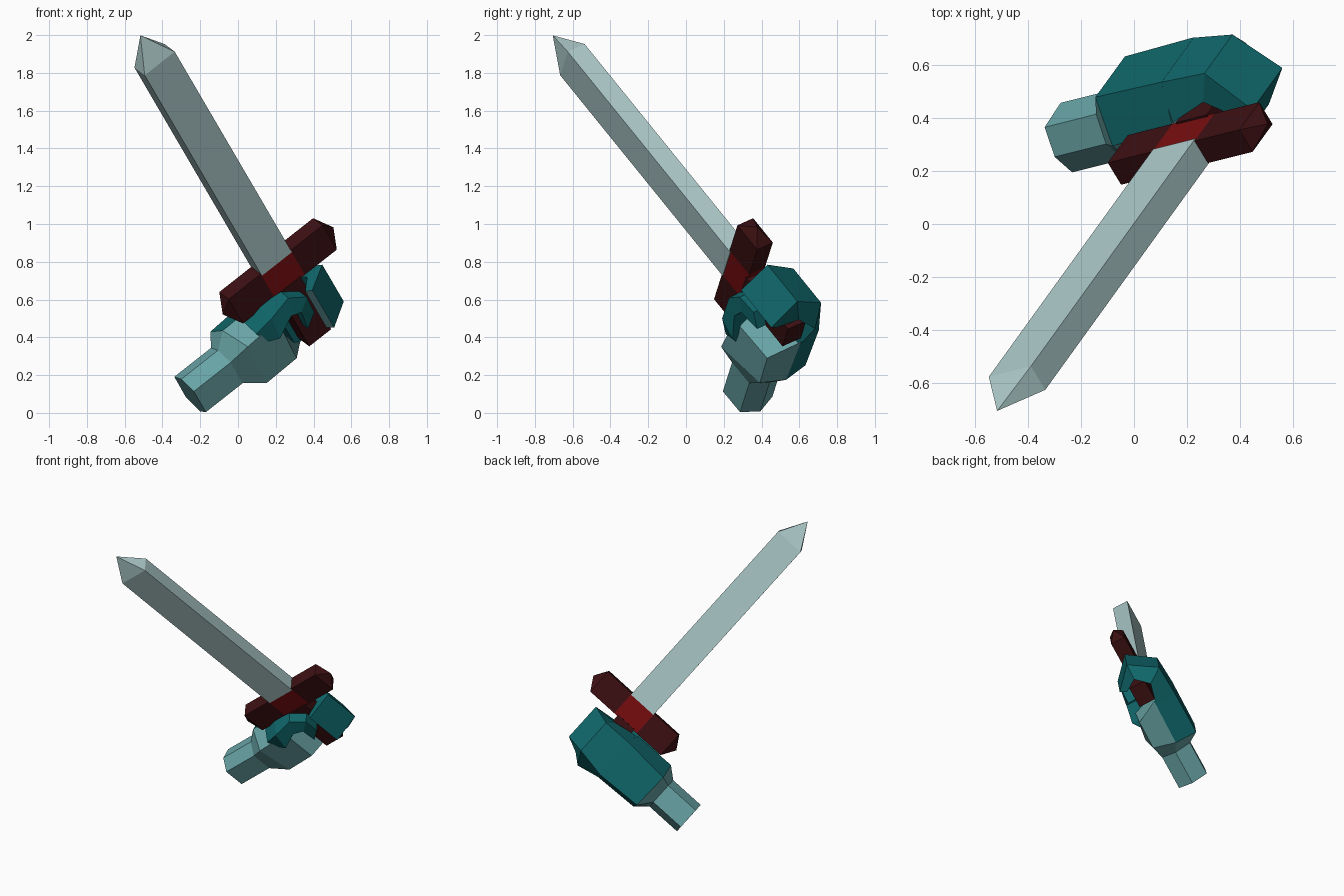
import bpy, bmesh
from mathutils import Matrix, Vector

if "Cube" in bpy.data.objects:
    bpy.data.objects.remove(bpy.data.objects["Cube"])

# Local frame: u = along guard and forearm, v = back of hand, w = along blade
U = Vector((0.771, 0.193, 0.607)).normalized()
W = Vector((-0.414, -0.573, 0.707))
W = (W - U * W.dot(U)).normalized()
V = W.cross(U)
FRAME = Matrix((U, V, W)).transposed().to_4x4()
FRAME.translation = (0.212, 0.304, 0.752)


def material(name, rgb):
    m = bpy.data.materials.new(name)
    m.diffuse_color = (*rgb, 1)
    m.use_nodes = True
    m.node_tree.nodes["Principled BSDF"].inputs["Base Color"].default_value = m.diffuse_color
    return m


STEEL = material("pale steel", (0.42, 0.59, 0.59))
LIGHT = material("light teal", (0.14, 0.37, 0.38))
DARK = material("dark teal", (0.005, 0.135, 0.145))
RED = material("red", (0.19, 0.004, 0.005))
MAROON = material("maroon", (0.045, 0.005, 0.006))


def loft(name, rings, mats, rule=None):
    """Skin a list of equal-length rings, cap both ends, colour faces by rule."""
    bm = bmesh.new()
    loops = [[bm.verts.new(p) for p in r] for r in rings]
    n = len(loops[0])
    for a, b in zip(loops, loops[1:]):
        for i in range(n):
            j = (i + 1) % n
            bm.faces.new((a[i], a[j], b[j], b[i]))
    bm.faces.new(loops[0])
    bm.faces.new(loops[-1])
    bmesh.ops.remove_doubles(bm, verts=bm.verts, dist=0.0005)
    bmesh.ops.recalc_face_normals(bm, faces=bm.faces)
    if rule:
        for f in bm.faces:
            f.material_index = rule(f.calc_center_median(), f.normal)
    bm.transform(FRAME)
    me = bpy.data.meshes.new(name)
    bm.to_mesh(me)
    bm.free()
    for m in mats:
        me.materials.append(m)
    ob = bpy.data.objects.new(name, me)
    bpy.context.collection.objects.link(ob)
    return ob


def rect_w(hu, hv, w):
    return [(hu, hv, w), (-hu, hv, w), (-hu, -hv, w), (hu, -hv, w)]


def rect_u(u, hv, hw):
    return [(u, hv, hw), (u, -hv, hw), (u, -hv, -hw), (u, hv, -hw)]


def ring_u(us, pts):
    return [(u, v, w) for u, (v, w) in zip(us, pts)]


# Sword: blade with a pyramid tip, guard with pointed ends, grip
loft("blade", [rect_w(0.103, 0.056, 0.08), rect_w(0.103, 0.056, 1.58),
               rect_w(0, 0, 1.762)], [STEEL])
loft("guard", [rect_u(-0.38, 0, 0), rect_u(-0.322, 0.052, 0.091),
               rect_u(-0.103, 0.052, 0.091), rect_u(0.103, 0.052, 0.091),
               rect_u(0.322, 0.052, 0.091), rect_u(0.38, 0, 0)],
     [MAROON, RED], lambda c, n: int(abs(c.x) < 0.1))
loft("grip", [rect_w(0.075, 0.06, -0.08), rect_w(0.075, 0.06, -0.47)], [MAROON])

# Wrist and palm: six-sided, light on the palm side and dark on the back
wrist = [(0.112, -0.205), (0, -0.165), (-0.102, -0.205),
         (-0.1, -0.361), (0.002, -0.407), (0.118, -0.357)]
palm = [(0.196, -0.18), (0.02, -0.097), (-0.162, -0.15),
        (-0.117, -0.445), (0.042, -0.477), (0.2, -0.44)]
knuckle = [(0.2, -0.16), (0.03, -0.1), (-0.13, -0.16),
           (-0.115, -0.44), (0.05, -0.49), (0.2, -0.455)]
loft("wrist_and_palm",
     [ring_u([-0.752] * 6, wrist), ring_u([-0.5] * 6, wrist),
      ring_u([-0.438, -0.42, -0.39, -0.388, -0.42, -0.43], palm),
      ring_u([-0.1, -0.12, -0.17, -0.18, -0.08, -0.1], knuckle)],
     [LIGHT, DARK],
     lambda c, n: int(c.x > -0.42 and c.y > 0 and n.x < 0.8))


# Fingers: one mitten-like band curling round the grip
def band(outer, inner, w_out, w_in):
    return [(*outer, w_out[0]), (*outer, w_out[1]),
            (*inner, w_in[1]), (*inner, w_in[0])]


loft("fingers",
     [band((-0.11, 0.2), (-0.11, 0.05), (-0.16, -0.455), (-0.105, -0.488)),
      band((0.1, 0.189), (0.05, 0.09), (-0.165, -0.421), (-0.13, -0.52)),
      band((0.225, 0.0), (0.12, 0.0), (-0.147, -0.422), (-0.15, -0.47)),
      band((0.075, -0.135), (0.05, -0.09), (-0.14, -0.42), (-0.15, -0.42))],
     [DARK, LIGHT],
     lambda c, n: int(c.y < -0.1 and n.x < -0.5))

# Thumb: arches over the palm and down across the front of the grip
loft("thumb",
     [[(-0.31, -0.02, -0.1), (-0.31, -0.14, -0.135),
       (-0.28, -0.14, -0.22), (-0.28, -0.02, -0.2)],
      [(-0.2, -0.04, -0.075), (-0.2, -0.165, -0.1),
       (-0.22, -0.18, -0.225), (-0.22, -0.05, -0.2)],
      [(-0.06, -0.06, -0.075), (-0.06, -0.14, -0.08),
       (-0.1, -0.16, -0.17), (-0.1, -0.06, -0.17)],
      [(0.03, -0.06, -0.15), (0.03, -0.14, -0.15),
       (-0.04, -0.15, -0.2), (-0.04, -0.06, -0.2)],
      [(0.025, -0.07, -0.265), (0.025, -0.13, -0.265),
       (-0.05, -0.13, -0.325), (-0.05, -0.07, -0.325)]],
     [DARK])
